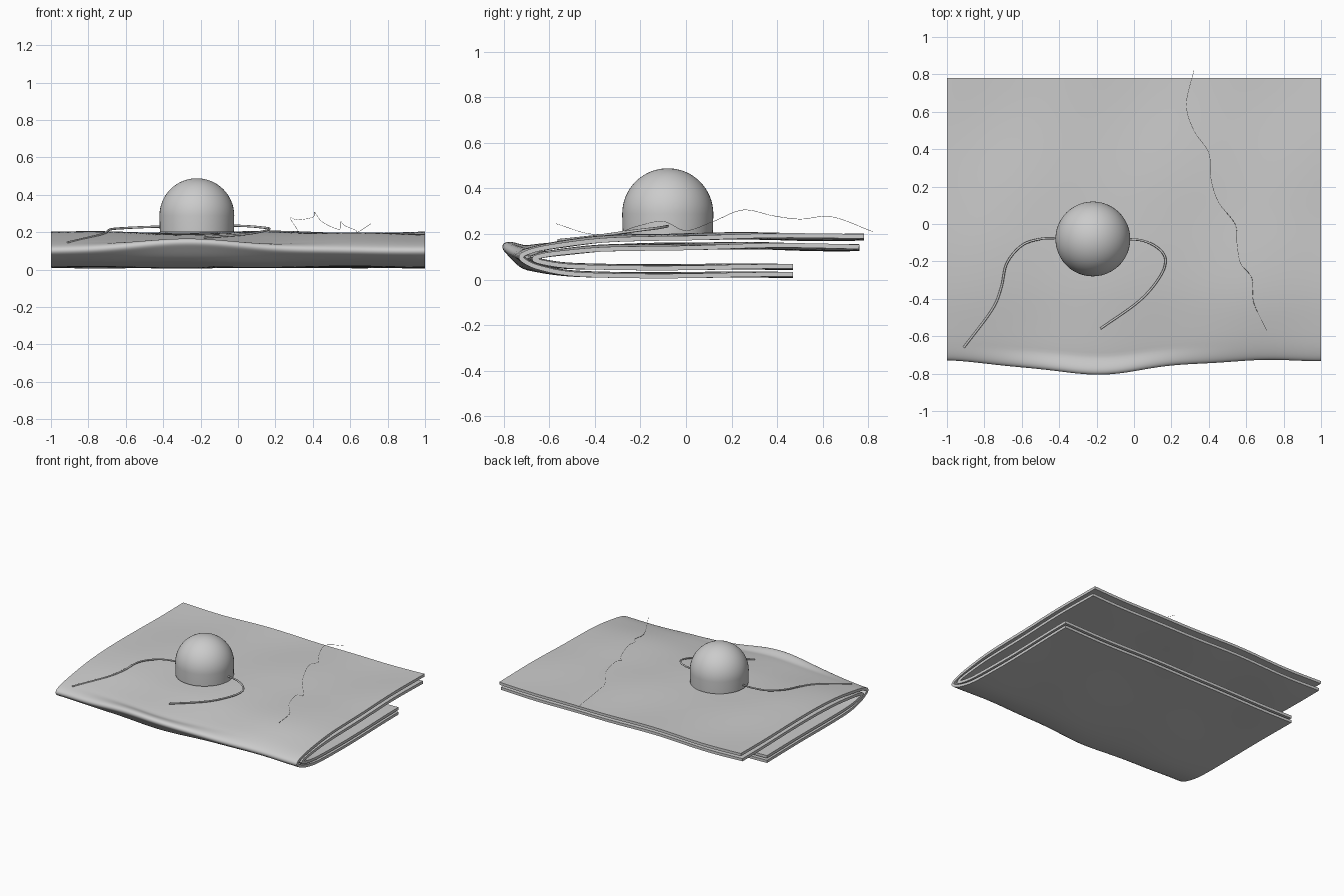
import bpy, bmesh, math
from mathutils import Vector

if "Cube" in bpy.data.objects:
    bpy.data.objects.remove(bpy.data.objects["Cube"])


def add_mesh(name, bm):
    bmesh.ops.recalc_face_normals(bm, faces=bm.faces)
    mesh = bpy.data.meshes.new(name)
    bm.to_mesh(mesh)
    bm.free()
    obj = bpy.data.objects.new(name, mesh)
    bpy.context.collection.objects.link(obj)
    mesh.shade_smooth()
    return obj


def spline(points, steps):
    """Catmull-Rom through the points"""
    p = [Vector(q) for q in points]
    p = [2 * p[0] - p[1]] + p + [2 * p[-1] - p[-2]]
    out = []
    for i in range(1, len(p) - 2):
        a, b, c, d = p[i - 1:i + 3]
        for k in range(steps):
            t = k / steps
            out.append(0.5 * (2 * b + (c - a) * t + (2 * a - 5 * b + 4 * c - d) * t * t
                              + (3 * b - a - 3 * c + d) * t ** 3))
    return out + [p[-2]]


def ramp(v):
    v = min(max(v, 0), 1)
    return v * v * (3 - 2 * v)


def ripple(x, y, z):
    """Soft waves, a bulging front fold and a raised lip in its middle"""
    bulge = math.exp(-((x + 0.22) / 0.45) ** 2)
    high = ramp((z - 0.05) / 0.1)
    wave = math.sin(5 * x + 3 * y) * 0.5 + math.sin(8.5 * x - 4 * y + 1) * 0.3 + math.sin(7 * y - x) * 0.3
    front = ramp((-0.4 - y) / 0.35)
    dy = front * (0.03 - 0.073 * bulge + 0.004 * math.sin(11 * x))
    dz = wave * (0.005 + 0.004 * high) + 0.045 * bulge * ramp((-0.66 - y) / 0.1)
    return Vector((x, y + dy, z + dz))


def folded_sheet(name, profile):
    line = spline([(0, y, z) for y, z in profile], 7)
    bm = bmesh.new()
    nx = 64
    rows = [[bm.verts.new(ripple(-1 + 2 * i / nx, p.y, p.z)) for i in range(nx + 1)] for p in line]
    for r, s in zip(rows, rows[1:]):
        for i in range(nx):
            bm.faces.new((r[i], r[i + 1], s[i + 1], s[i]))
    obj = add_mesh(name, bm)
    solid = obj.modifiers.new("thickness", 'SOLIDIFY')
    solid.thickness = 0.02
    solid.offset = 0
    bpy.context.view_layer.objects.active = obj
    obj.select_set(True)
    bpy.ops.object.modifier_apply(modifier=solid.name)
    bpy.ops.object.shade_smooth_by_angle(angle=math.radians(40))
    obj.select_set(False)


def cord(name, points, radius):
    curve = bpy.data.curves.new(name, 'CURVE')
    curve.dimensions = '3D'
    curve.bevel_depth = radius
    curve.bevel_resolution = 2
    curve.use_fill_caps = True
    path = spline(points, 8)
    s = curve.splines.new('POLY')
    s.points.add(len(path) - 1)
    for pt, co in zip(s.points, path):
        pt.co = (*co, 1)
    s.use_smooth = True
    bpy.context.collection.objects.link(bpy.data.objects.new(name, curve))


# Folded blanket: an outer layer wrapped round an inner one
folded_sheet("blanket_outer_layer", [
    (0.78, 0.188), (0.4, 0.188), (0.1, 0.188), (-0.15, 0.188), (-0.35, 0.178), (-0.55, 0.152),
    (-0.68, 0.13), (-0.745, 0.105), (-0.735, 0.08), (-0.66, 0.05), (-0.5, 0.025), (-0.2, 0.02),
    (0.15, 0.02), (0.47, 0.02)])
folded_sheet("blanket_inner_layer", [
    (0.76, 0.142), (0.4, 0.145), (0.1, 0.145), (-0.15, 0.145), (-0.35, 0.138), (-0.53, 0.12),
    (-0.64, 0.106), (-0.69, 0.09), (-0.64, 0.073), (-0.5, 0.058), (-0.2, 0.055), (0.15, 0.055),
    (0.47, 0.055)])

# Dome with a short straight skirt
bm = bmesh.new()
outline = [Vector((0, 0, 0.2)), Vector((0.198, 0, 0.2))]
outline += [Vector((0.2 * math.cos(a), 0, 0.288 + 0.2 * math.sin(a)))
            for a in (math.pi / 2 * k / 16 for k in range(17))]
verts = [bm.verts.new(p) for p in outline]
edges = [bm.edges.new(e) for e in zip(verts, verts[1:])]
bmesh.ops.spin(bm, geom=verts + edges, axis=(0, 0, 1), cent=(0, 0, 0), angle=math.tau, steps=48)
bmesh.ops.remove_doubles(bm, verts=bm.verts, dist=0.0005)
dome = add_mesh("dome", bm)
dome.location = (-0.22, -0.08, 0)
bpy.context.view_layer.objects.active = dome
dome.select_set(True)
bpy.ops.object.shade_smooth_by_angle(angle=math.radians(40))

# Cords lying on the blanket
cord("left_cord", [(-0.4, -0.075, 0.23), (-0.5, -0.08, 0.227), (-0.6, -0.115, 0.222), (-0.68, -0.21, 0.215),
                   (-0.71, -0.34, 0.196), (-0.76, -0.46, 0.18), (-0.91, -0.66, 0.145)], 0.006)
cord("right_cord", [(-0.04, -0.08, 0.235), (0.05, -0.09, 0.232), (0.13, -0.13, 0.225), (0.168, -0.19, 0.218),
                    (0.14, -0.28, 0.206), (0.03, -0.41, 0.188), (-0.18, -0.56, 0.172)], 0.006)

# Hair-thin loose thread
cord("loose_thread", [(0.32, 0.82, 0.21), (0.28, 0.64, 0.275), (0.32, 0.5, 0.265), (0.4, 0.38, 0.28),
                      (0.41, 0.25, 0.305), (0.45, 0.12, 0.255), (0.54, 0, 0.215), (0.55, -0.1, 0.255),
                      (0.57, -0.21, 0.235), (0.63, -0.29, 0.21), (0.64, -0.42, 0.2),
                      (0.71, -0.57, 0.245)], 0.001)
